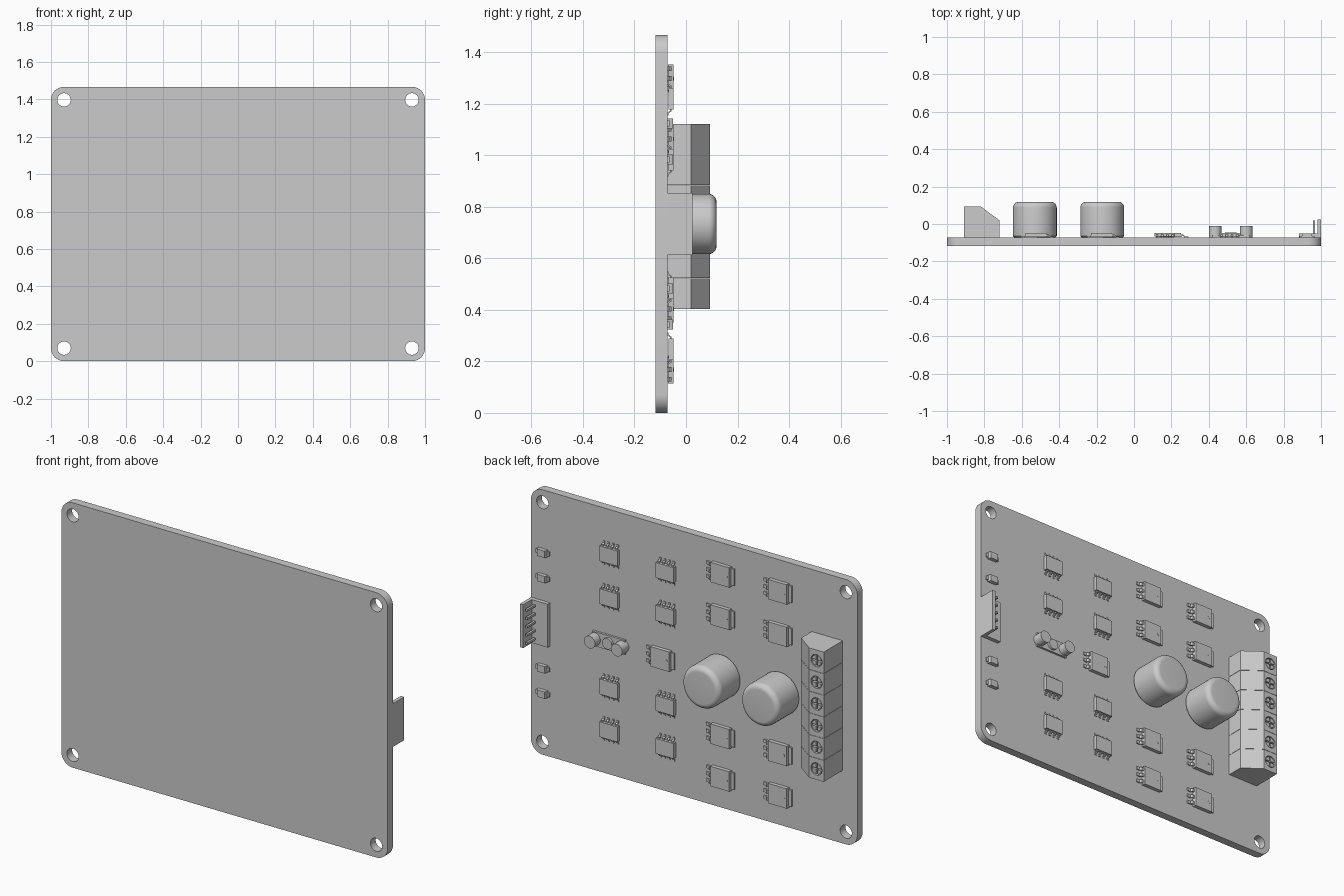
import bpy, bmesh, math
from mathutils import Vector

cube = bpy.data.objects.get("Cube")
if cube:
    bpy.data.objects.remove(cube, do_unlink=True)

grey = bpy.data.materials.new("plain_grey")
grey.use_nodes = True
grey.diffuse_color = (0.6, 0.6, 0.6, 1)
grey.node_tree.nodes["Principled BSDF"].inputs["Base Color"].default_value = (0.6, 0.6, 0.6, 1)

FRONT, BACK, TOP = -0.118, -0.072, 1.467   # board faces and height
MID = TOP / 2


# Helpers: parts are modelled with y as the height above the board
def prism(bm, pts, axis, lo, hi):
    def place(p, t):
        c = list(p)
        c.insert(axis, t)
        return bm.verts.new(c)
    a = [place(p, lo) for p in pts]
    b = [place(p, hi) for p in pts]
    n = len(pts)
    bm.faces.new(a)
    bm.faces.new(b[::-1])
    for i in range(n):
        bm.faces.new((a[i], b[i], b[(i + 1) % n], a[(i + 1) % n]))


def box(bm, x, y, z):
    prism(bm, [(x[0], z[0]), (x[1], z[0]), (x[1], z[1]), (x[0], z[1])], 1, *y)


def arc(cx, cz, r, start, end, n):
    steps = [math.radians(start + (end - start) * i / n) for i in range(n + 1)]
    return [(cx + r * math.cos(t), cz + r * math.sin(t)) for t in steps]


def disc(bm, r, y0, y1, x=0, z=0, n=32):
    prism(bm, arc(x, z, r, 0, 360, n)[:-1], 1, y0, y1)


def lathe(bm, profile, x=0, z=0, n=48):
    edges = [bm.verts.new((x + r, h, z)) for r, h in profile]
    chain = [bm.edges.new(p) for p in zip(edges, edges[1:])]
    bmesh.ops.spin(bm, geom=edges + chain, cent=(x, 0, z), axis=(0, 1, 0),
                   angle=math.tau, steps=n, use_merge=True)
    bmesh.ops.remove_doubles(bm, verts=bm.verts, dist=1e-5)


def finish(bm, name):
    bmesh.ops.recalc_face_normals(bm, faces=bm.faces)
    mesh = bpy.data.meshes.new(name)
    bm.to_mesh(mesh)
    bm.free()
    mesh.materials.append(grey)
    return mesh


def put(mesh, name, x=0, y=BACK, z=0, smooth=False):
    obj = bpy.data.objects.new(name, mesh)
    bpy.context.collection.objects.link(obj)
    obj.location = (x, y, z)
    if smooth:
        bpy.ops.object.select_all(action='DESELECT')
        obj.select_set(True)
        bpy.context.view_layer.objects.active = obj
        bpy.ops.object.shade_smooth_by_angle(angle=math.radians(35))
    return obj


def baked(obj):
    graph = bpy.context.evaluated_depsgraph_get()
    return bpy.data.meshes.new_from_object(obj.evaluated_get(graph))


# Circuit board: rounded outline with four mounting holes
R = 0.07
outline = (arc(1 - R, TOP - R, R, 0, 90, 10) + arc(R - 1, TOP - R, R, 90, 180, 10)
           + arc(R - 1, R, R, 180, 270, 10) + arc(1 - R, R, R, 270, 360, 10))
loops = [outline] + [arc(x, z, 0.036, 0, 360, 32)[:-1]
                     for x in (-0.93, 0.93) for z in (R, TOP - R)]
curve = bpy.data.curves.new("board_outline", 'CURVE')
curve.dimensions = '2D'
curve.fill_mode = 'BOTH'
curve.extrude = (BACK - FRONT) / 2
for loop in loops:
    spline = curve.splines.new('POLY')
    spline.points.add(len(loop) - 1)
    for point, (x, z) in zip(spline.points, loop):
        point.co = (x, z, 0, 1)
    spline.use_cyclic_u = True
curve.materials.append(grey)
temp = bpy.data.objects.new("board_outline", curve)
bpy.context.collection.objects.link(temp)
board = put(baked(temp), "circuit_board", y=(FRONT + BACK) / 2, smooth=True)
board.rotation_euler.x = math.pi / 2
bpy.data.objects.remove(temp, do_unlink=True)

# Large capacitors: cans with rounded rims
bm = bmesh.new()
rim = arc(0.087, 0.16, 0.03, 0, 90, 8)
lathe(bm, [(0, 0), (0.11, 0), (0.117, 0.008)] + rim + [(0, 0.19)])
can = finish(bm, "capacitor")
for i, x in enumerate((-0.17, -0.53)):
    put(can, f"capacitor_{i + 1}", x, z=MID, smooth=True)

# Terminal block: six chamfered housings with screw pits
bm = bmesh.new()
section = [(-0.91, 0), (-0.91, 0.166), (-0.82, 0.166), (-0.72, 0.092), (-0.72, 0)]
prism(bm, section, 2, -0.0592, 0.0592)
housing = put(finish(bm, "housing"), "housing")
bm = bmesh.new()
disc(bm, 0.034, 0.148, 0.2, x=-0.865)
cutter = put(finish(bm, "pit_cutter"), "pit_cutter")
cutter.hide_render = True
cut = housing.modifiers.new("pit", 'BOOLEAN')
cut.object = cutter
cut.solver = 'EXACT'
terminal = baked(housing)
bpy.data.objects.remove(housing, do_unlink=True)
bpy.data.objects.remove(cutter, do_unlink=True)

# Screw head: four quarters separated by a cross slot
bm = bmesh.new()
for k in range(4):
    d = math.radians(90 * k + 45)
    cx, cz = 0.006 * math.cos(d), 0.006 * math.sin(d)
    prism(bm, [(cx, cz)] + arc(cx, cz, 0.024, 90 * k, 90 * k + 90, 8), 1, 0.148, 0.164)
screw = finish(bm, "terminal_screw")
for i in range(6):
    z = 0.4335 + 0.12 * i + 0.03
    put(terminal, f"terminal_{i + 1}", z=z)
    put(screw, f"terminal_screw_{i + 1}", -0.865, z=z)

# Eight-legged chip: body and bent legs above and below
bm = bmesh.new()
box(bm, (-0.055, 0.055), (0.004, 0.023), (-0.042, 0.042))
leg = [(0.04, 0.015), (0.05, 0.015), (0.057, 0.005), (0.066, 0.005),
       (0.066, 0), (0.054, 0), (0.047, 0.01), (0.04, 0.01)]
for s in (-1, 1):
    for k in range(4):
        x = -0.042 + 0.028 * k
        prism(bm, [(y, s * z) for z, y in leg], 0, x - 0.006, x + 0.006)
chip = finish(bm, "driver_chip")

# Power transistor: body, metal tab, dimple and three legs
bm = bmesh.new()
box(bm, (-0.088, 0), (0, 0.009), (-0.046, 0.046))
prism(bm, [(-0.07, 0.002), (-0.066, 0.023), (0.046, 0.023), (0.05, 0.002)], 2, -0.055, 0.055)
disc(bm, 0.008, 0.02, 0.0245, x=-0.048, n=16)
pin = [(0.045, 0.015), (0.06, 0.015), (0.068, 0.006), (0.086, 0.006),
       (0.086, 0), (0.065, 0), (0.057, 0.009), (0.045, 0.009)]
for z in (-0.038, 0, 0.038):
    prism(bm, pin, 2, z - 0.009, z + 0.009)
transistor = finish(bm, "power_transistor")

# Small diode: sloped body with end contacts
bm = bmesh.new()
prism(bm, [(-0.03, 0), (-0.024, 0.022), (0.024, 0.022), (0.03, 0)], 2, -0.019, 0.019)
box(bm, (-0.041, 0.041), (0, 0.008), (-0.012, 0.012))
diode = finish(bm, "small_diode")

# Component rows, mirrored about the board's middle
rows = [("driver_chip", chip, (0.51, 0.165), (0.25, 0.487)),
        ("power_transistor", transistor, (-0.163, -0.515), (0.33, 0.565)),
        ("small_diode", diode, (0.925,), (0.25, 0.39))]
for name, mesh, columns, offsets in rows:
    count = 0
    for x in columns:
        for dz in offsets:
            for s in (1, -1):
                count += 1
                put(mesh, f"{name}_{count}", x, z=MID + s * dz)
put(transistor, "regulator", 0.205, z=MID)

# Button cluster: low base with three round caps
bm = bmesh.new()
box(bm, (-0.1, 0.1), (0, 0.012), (-0.04, 0.04))
for x, r, h in ((-0.083, 0.034, 0.06), (0, 0.03, 0.026), (0.083, 0.034, 0.06)):
    disc(bm, r, 0, h, x=x)
put(finish(bm, "filter_cluster"), "filter_cluster", 0.517, z=MID, smooth=True)

# Pin header: base, locking wall and five pins
bm = bmesh.new()
box(bm, (0.883, 1), (0, 0.022), (-0.12, 0.12))
box(bm, (0.98, 1), (0.022, 0.097), (-0.12, 0.12))
put(finish(bm, "header_base"), "header_base", z=MID)
bm = bmesh.new()
for k in range(-2, 3):
    z = 0.046 * k
    box(bm, (0.957, 0.969), (0.01, 0.092), (z - 0.006, z + 0.006))
put(finish(bm, "header_pins"), "header_pins", z=MID)
